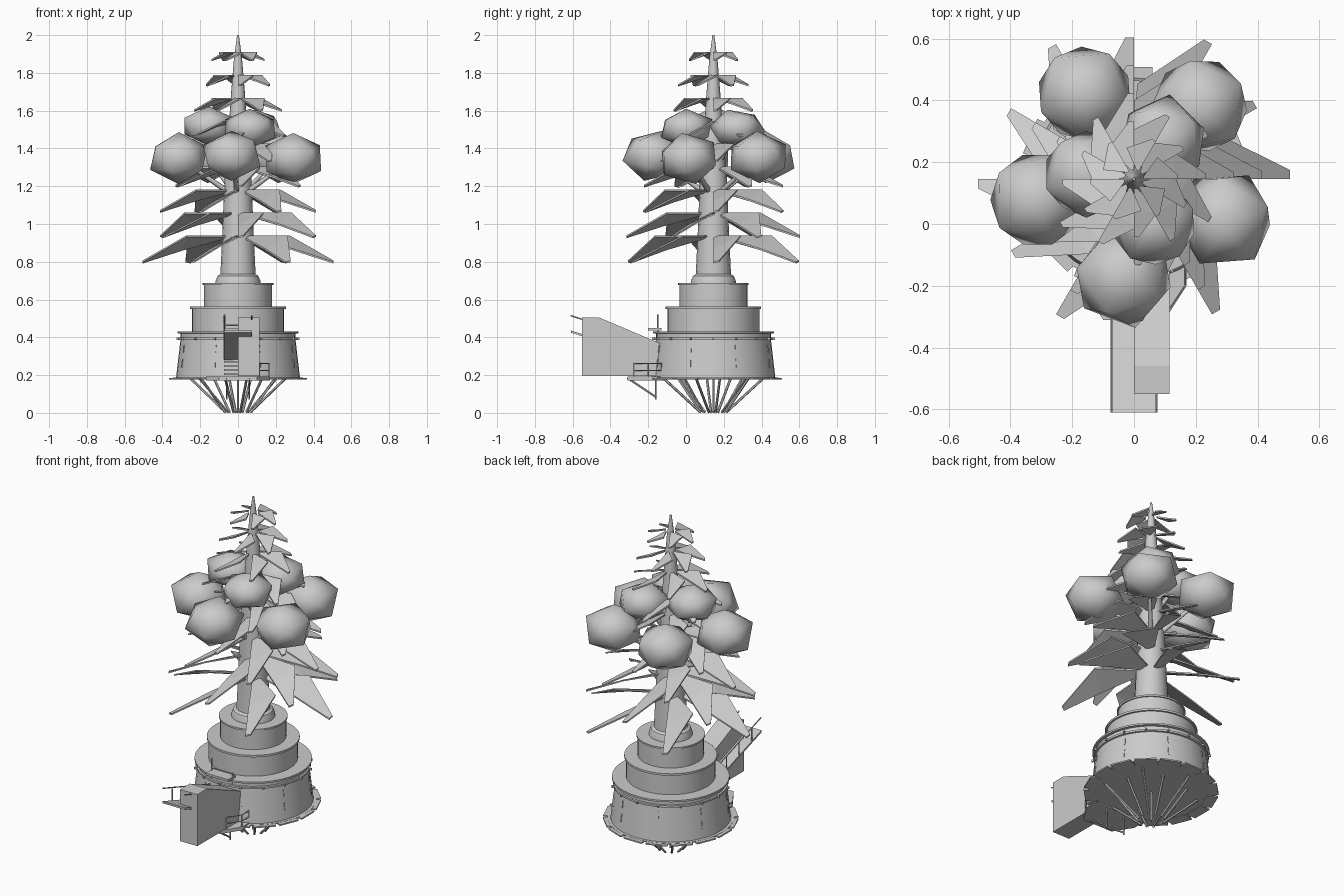
import bpy, bmesh, math, random
from math import sin, cos, radians, pi
from mathutils import Vector, Matrix

random.seed(11)
if "Cube" in bpy.data.objects:
    bpy.data.objects.remove(bpy.data.objects["Cube"])

AXIS_Y = 0.145
grey = bpy.data.materials.new("plain_grey")
grey.use_nodes = True
grey.diffuse_color = (0.6, 0.6, 0.6, 1)
grey.node_tree.nodes["Principled BSDF"].inputs["Base Color"].default_value = (0.6, 0.6, 0.6, 1)


def finish(name, bm, smooth=None):
    bmesh.ops.recalc_face_normals(bm, faces=bm.faces)
    mesh = bpy.data.meshes.new(name)
    bm.to_mesh(mesh)
    bm.free()
    mesh.materials.append(grey)
    ob = bpy.data.objects.new(name, mesh)
    bpy.context.collection.objects.link(ob)
    if smooth:
        bpy.ops.object.select_all(action="DESELECT")
        ob.select_set(True)
        bpy.context.view_layer.objects.active = ob
        bpy.ops.object.shade_smooth_by_angle(angle=radians(smooth))
    return ob


def polar(r, deg, z):
    a = radians(deg)
    return Vector((r * cos(a), AXIS_Y + r * sin(a), z))


def lathe(name, profile, sides=40):
    bm = bmesh.new()
    edges = []
    verts = [bm.verts.new((r, AXIS_Y, z)) for r, z in profile]
    for a, b in zip(verts, verts[1:]):
        edges.append(bm.edges.new((a, b)))
    bmesh.ops.spin(bm, geom=verts + edges, cent=(0, AXIS_Y, 0), axis=(0, 0, 1),
                   angle=2 * pi, steps=sides)
    bmesh.ops.remove_doubles(bm, verts=bm.verts, dist=1e-4)
    return finish(name, bm, 30)


def add_box(bm, lo, hi, matrix=Matrix()):
    lo, hi = Vector(lo), Vector(hi)
    size = Matrix.Diagonal((*(hi - lo), 1))
    bmesh.ops.create_cube(bm, size=1, matrix=matrix @ Matrix.Translation((lo + hi) / 2) @ size)


def add_rod(bm, a, b, r1, r2=None, sides=6):
    a, b = Vector(a), Vector(b)
    turn = (b - a).to_track_quat("Z", "Y").to_matrix().to_4x4()
    bmesh.ops.create_cone(bm, cap_ends=True, segments=sides, radius1=r1,
                          radius2=r1 if r2 is None else r2, depth=(b - a).length,
                          matrix=Matrix.Translation((a + b) / 2) @ turn)


def prism(name, outline, offset):
    """Extrude a flat outline of 3D points by an offset."""
    bm = bmesh.new()
    face = bm.faces.new([bm.verts.new(p) for p in outline])
    side = bmesh.ops.extrude_face_region(bm, geom=[face])["geom"]
    bmesh.ops.translate(bm, verts=[v for v in side if isinstance(v, bmesh.types.BMVert)],
                        vec=offset)
    return finish(name, bm)


# Stepped drum base
lathe("drum_base", [(0, .18), (.345, .18), (.345, .187), (.328, .187), (.305, .385), (.314, .387),
                    (.314, .398), (.305, .4), (.305, .42), (.32, .422), (.32, .432), (0, .432)])
lathe("middle_tier", [(0, .43), (.243, .43), (.243, .55), (.253, .55), (.253, .562), (0, .562)])
lathe("upper_tier", [(0, .56), (.18, .56), (.18, .677), (.187, .677), (.187, .687), (0, .687)])
lathe("trunk_collar", [(.12, .685), (.118, .7), (.108, .725), (.092, .735), (0, .735)])

# Trunk tapering to a thin tip
lathe("trunk", [(0, .72), (.094, .72), (.083, .95), (.071, 1.25), (.05, 1.5), (.036, 1.7),
                (.022, 1.87), (.005, 2), (0, 2)], 16)

# Flange plates, rim clips and wall seams around the drum
bm = bmesh.new()
for i in range(16):
    turn = Matrix.Translation((0, AXIS_Y, 0)) @ Matrix.Rotation(i * pi / 8, 4, "Z")
    add_box(bm, (.3, -.06, .178), (.364, .06, .186), turn)
    add_box(bm, (.3, -.004, .387), (.326, .004, .4), turn)
    tilt = turn @ Matrix.Translation((.322, 0, .24)) @ Matrix.Rotation(-.115, 4, "Y")
    if i % 2:
        add_box(bm, (-.005, -.003, 0), (.003, .003, .045), tilt)
        add_box(bm, (-.005, -.003, .08), (.003, .003, .12), tilt)
finish("drum_fittings", bm)

# Slanted support struts under the drum
bm = bmesh.new()
for i in range(12):
    add_rod(bm, polar(.27 if i % 2 else .2, i * 30 + 10, .185), polar(.07, i * 30 + 10, .004), .007)
add_rod(bm, polar(0, 0, .185), polar(0, 0, 0), .006)
finish("support_struts", bm)

# Whorls of six drooping one-sided leaves, each whorl turned by half a step
for k in range(9):
    bm = bmesh.new()
    reach = .505 - .0455 * k
    s = reach / .505
    wide = .3 + .7 * s
    top = .94 + .1213 * k
    drop = .14 * s
    for i in range(6):
        blade = [(.03, 0, 0), (reach * .57, 0, -.5 * drop), (reach, 0, -drop),
                 (reach, .03 * wide, -drop * .95), (reach * .54, .145 * wide, 0), (.03, .03 * s, 0)]
        turn = Matrix.Translation((0, AXIS_Y, top)) @ Matrix.Rotation(radians(60 * i + 30 * (k % 2)), 4, "Z")
        upper = [bm.verts.new(turn @ Vector(p)) for p in blade]
        lower = [bm.verts.new(v.co - Vector((0, 0, .009))) for v in upper]
        for a, b, c, d in ((0, 1, 4, 5), (1, 2, 3, 4)):
            bm.faces.new([upper[j] for j in (a, b, c, d)])
            bm.faces.new([lower[j] for j in (d, c, b, a)])
        for j in range(6):
            n = (j + 1) % 6
            bm.faces.new((upper[n], upper[j], lower[j], lower[n]))
    finish(f"leaf_whorl_{k + 1}", bm)

# Coarse, softly shaded foliage clumps in two rings, with the branches that carry them
branches = bmesh.new()
for ring, count, start, dist, height, wide, tall in (
        ("lower", 5, 48, .32, 1.355, .17, .138), ("upper", 3, 54, .155, 1.515, .152, .105)):
    for i in range(count):
        ang = start + i * 360 / count
        spot = polar(dist, ang, height + random.uniform(-.01, .01))
        bm = bmesh.new()
        bmesh.ops.create_icosphere(bm, subdivisions=1, radius=1)
        lean = Matrix.Rotation(random.uniform(-.35, .35), 4, "X") @ Matrix.Rotation(random.uniform(0, 6), 4, "Z")
        bm.transform(Matrix.Translation(spot) @ Matrix.Diagonal((wide, wide, tall, 1)) @ lean)
        finish(f"{ring}_clump_{i + 1}", bm, 180)
        add_rod(branches, polar(.03, ang, height - .2), spot, .016, .008)
finish("branches", branches, 60)

# Entrance block with a sloping top
prism("entrance_wall", [(0, -.55, .195), (0, -.55, .505), (0, -.46, .505), (0, -.13, .365), (0, -.13, .195)],
      (.115, 0, 0))

# Gangway sloping down to the door, with side rails
prism("gangway", [(-.075, -.61, .425), (-.075, -.61, .437), (-.075, -.16, .29), (-.075, -.16, .278)],
      (.15, 0, 0))
bm = bmesh.new()
for x in (-.073, .073):
    add_rod(bm, (x, -.61, .515), (x, -.16, .368), .0035)
    for y in (-.52, -.4, -.28, -.17):
        z = .43 - (y + .61) * .327
        add_rod(bm, (x, y, z), (x, y, z + .08), .003)
finish("gangway_rails", bm)

# Steps from the landing up to the gangway
bm = bmesh.new()
for i in range(4):
    add_box(bm, (-.075, -.29 + i * .035, .2 + i * .022), (0, -.255 + i * .035, .21 + i * .022))
finish("steps", bm)

# Door hood above the gangway
bm = bmesh.new()
add_box(bm, (-.075, -.2, .437), (.075, -.13, .45))
for x in (-.07, .07):
    add_rod(bm, (x, -.15, .39), (x, -.15, .52 if x < 0 else .47), .004)
add_rod(bm, (-.07, -.15, .465), (.07, -.15, .465), .004)
finish("door_hood", bm)

# Landing that narrows outward, with a railing on its left and braces below
prism("landing", [(-.17, -.12, .172), (-.17, -.2, .172), (-.1, -.31, .172),
                  (.1, -.31, .172), (.17, -.2, .172), (.17, -.12, .172)], (0, 0, .02))
bm = bmesh.new()
posts = [(.115, -.275), (.165, -.2), (.165, -.13)]
for px, py in posts:
    add_rod(bm, (px, py, .185), (px, py, .265), .003)
for z in (.225, .262):
    for a, b in zip(posts, posts[1:]):
        add_rod(bm, (*a, z), (*b, z), .003)
for x in (-.06, .06):
    add_rod(bm, (x, -.31, .185), (x, -.16, .085), .005)
    add_rod(bm, (x, -.16, .185), (x, -.16, .07), .004)
finish("landing_rails", bm)
